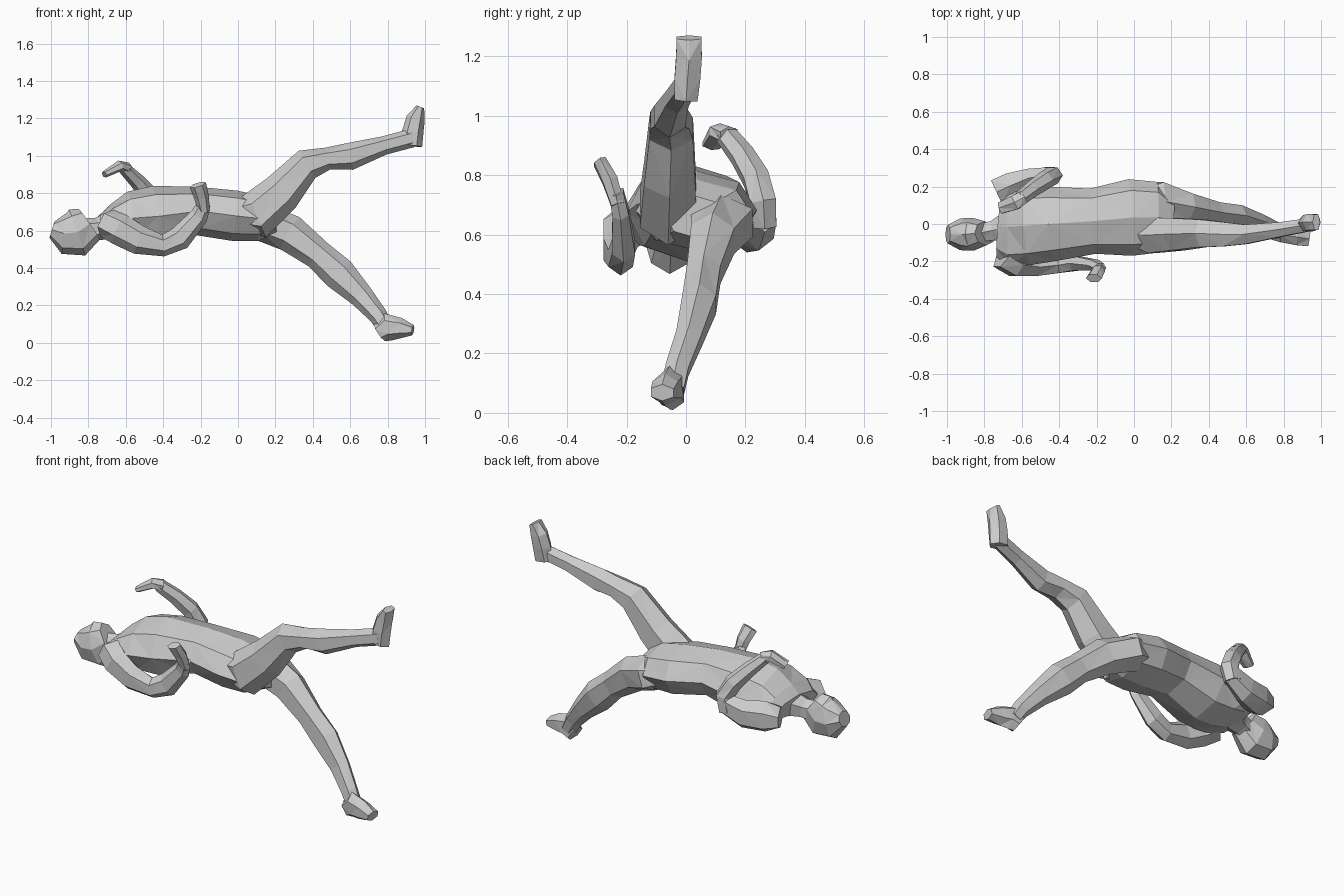
import bpy, bmesh, math
from mathutils import Vector


def loft(name, stations, sides=6):
    """Faceted tube; each station is (x, y, z, half width, half depth)."""
    bm = bmesh.new()
    pts = [Vector(s[:3]) for s in stations]
    rings = []
    for i, (p, s) in enumerate(zip(pts, stations)):
        d = Vector()
        if i > 0:
            d += (p - pts[i - 1]).normalized()
        if i < len(pts) - 1:
            d += (pts[i + 1] - p).normalized()
        d.normalize()
        side = Vector((0, 1, 0))
        side = (side - d * side.dot(d)).normalized()
        up = d.cross(side)
        ring = []
        for k in range(sides):
            a = math.pi / 2 + math.tau * k / sides
            ring.append(bm.verts.new(p + side * math.cos(a) * s[3] + up * math.sin(a) * s[4]))
        rings.append(ring)
    for i, (a, b) in enumerate(zip(rings, rings[1:])):
        for k in range(sides):
            n = (k + 1) % sides
            # alternating diagonals give the irregular facets
            if (i + k) % 2:
                bm.faces.new((a[k], a[n], b[n]))
                bm.faces.new((a[k], b[n], b[k]))
            else:
                bm.faces.new((a[k], a[n], b[k]))
                bm.faces.new((a[n], b[n], b[k]))
    bm.faces.new(rings[0])
    bm.faces.new(rings[-1])
    bmesh.ops.recalc_face_normals(bm, faces=bm.faces)
    mesh = bpy.data.meshes.new(name)
    bm.to_mesh(mesh)
    bm.free()
    ob = bpy.data.objects.new(name, mesh)
    bpy.context.collection.objects.link(ob)
    return ob


# Head and neck
loft("head", [(-.995, -.055, .605, .05, .045), (-.93, -.055, .585, .085, .11),
              (-.86, -.055, .59, .088, .13), (-.795, -.05, .635, .065, .10)], 8)
loft("neck", [(-.83, -.05, .60, .055, .065), (-.75, -.035, .61, .06, .06),
              (-.67, -.02, .63, .10, .08)])

# Torso from shoulders to pelvis
loft("torso", [(-.72, -.01, .635, .17, .06), (-.66, -.015, .645, .21, .10),
               (-.57, -.01, .665, .21, .145), (-.44, 0, .675, .20, .165),
               (-.22, .015, .705, .175, .13), (-.02, .035, .68, .205, .135),
               (.12, .035, .665, .19, .12), (.21, .03, .66, .10, .07)], 8)

# Raised leg
loft("raised_leg", [(-.04, -.05, .68, .06, .06), (.10, -.06, .685, .11, .13),
                    (.23, -.055, .80, .10, .11), (.37, -.05, .955, .085, .085),
                    (.48, -.055, .985, .075, .06), (.60, -.055, .997, .06, .073),
                    (.78, -.03, 1.055, .045, .05), (.93, -.005, 1.095, .04, .05)])
loft("raised_foot", [(.925, 0, 1.055, .045, .06), (.935, .005, 1.13, .05, .057),
                     (.95, .01, 1.20, .05, .05), (.975, .01, 1.262, .048, .022)])

# Lowered leg
loft("lowered_leg", [(0, .10, .675, .07, .07), (.14, .12, .64, .12, .10),
                     (.28, .09, .585, .085, .10), (.43, .06, .47, .065, .08),
                     (.54, .045, .37, .065, .09), (.66, .01, .25, .05, .065),
                     (.75, -.03, .145, .045, .05), (.79, -.045, .08, .045, .045)])
loft("lowered_foot", [(.755, -.045, .055, .045, .055), (.80, -.055, .085, .05, .075),
                      (.87, -.07, .078, .05, .055), (.935, -.08, .068, .045, .028)])

# Front arm, bent with the hand up
loft("front_arm", [(-.70, -.17, .64, .08, .08), (-.63, -.22, .605, .07, .085),
                   (-.53, -.23, .55, .055, .078), (-.40, -.22, .52, .048, .058),
                   (-.31, -.21, .56, .045, .065), (-.21, -.22, .675, .032, .05),
                   (-.18, -.235, .745, .028, .035)])
loft("front_hand", [(-.18, -.23, .70, .025, .03), (-.195, -.255, .78, .03, .04),
                    (-.215, -.29, .845, .025, .045)])

# Rear arm, folded back over the shoulder
loft("rear_upper_arm", [(-.735, .17, .63, .08, .06), (-.66, .205, .63, .08, .09),
                        (-.55, .245, .63, .06, .085), (-.44, .265, .67, .045, .065)])
loft("rear_forearm", [(-.455, .265, .63, .045, .05), (-.435, .26, .71, .05, .055),
                      (-.475, .235, .79, .05, .05), (-.54, .19, .865, .045, .042),
                      (-.61, .135, .935, .04, .033)])
loft("rear_hand", [(-.59, .145, .935, .04, .03), (-.635, .115, .945, .045, .03),
                   (-.715, .085, .90, .035, .018)])
